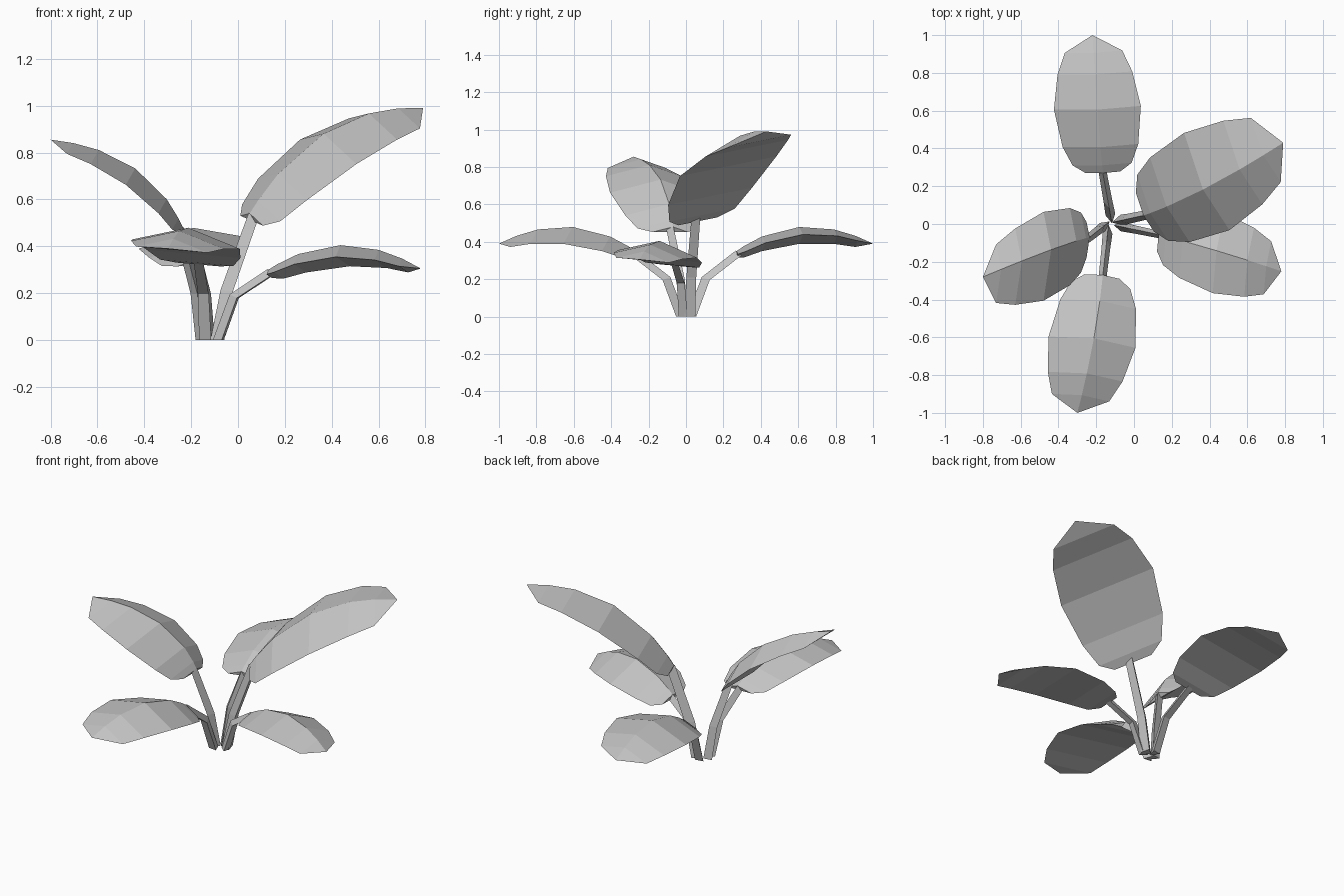
import bpy
import bmesh
from mathutils import Vector

old = bpy.data.objects.get("Cube")
if old:
    bpy.data.objects.remove(old, do_unlink=True)

# Single flat colour
grey = bpy.data.materials.new("plain_grey")
grey.use_nodes = True
color = (0.55, 0.55, 0.55, 1)
grey.diffuse_color = color
grey.node_tree.nodes["Principled BSDF"].inputs["Base Color"].default_value = color

# Blade outline: position along the midrib, share of the full half width
OUTLINE = [(0, 0.4), (0.06, 0.68), (0.2, 0.87), (0.48, 1),
           (0.73, 0.86), (0.88, 0.66)]


def finish(bm, name):
    bmesh.ops.recalc_face_normals(bm, faces=bm.faces)
    mesh = bpy.data.meshes.new(name)
    bm.to_mesh(mesh)
    bm.free()
    mesh.materials.append(grey)
    obj = bpy.data.objects.new(name, mesh)
    bpy.context.collection.objects.link(obj)


def midrib(base, middle, tip, t):
    """Parabola through the three midrib points."""
    return (base * (1 - t) * (1 - 2 * t) + middle * 4 * t * (1 - t)
            + tip * t * (2 * t - 1))


def make_blade(name, base, middle, tip, left, right):
    """Closed leaf: ridged along the top, flat across the underside."""
    bm = bmesh.new()
    rows = []
    for t, width in OUTLINE:
        p = midrib(base, middle, tip, t)
        rows.append([bm.verts.new(p + offset * width)
                     for offset in (right, Vector(), left)])
    point = bm.verts.new(tip)
    for i in range(3):
        j = (i + 1) % 3
        for a, b in zip(rows, rows[1:]):
            bm.faces.new((a[i], a[j], b[j], b[i]))
        bm.faces.new((rows[-1][i], rows[-1][j], point))
    bm.faces.new(rows[0])
    finish(bm, name)


def make_stem(name, start, base, radius, lift):
    """Bent three-sided stalk, flat outside and ridged on the inner side."""
    bm = bmesh.new()
    heading = Vector((base.x - start.x, base.y - start.y, 0)).normalized()
    side = Vector((-heading.y, heading.x, 0))
    depth = radius * 1.8
    bend = start.lerp(base, 0.33) + Vector((0, 0, lift))
    end_up = (base - bend).cross(side).normalized()
    if end_up.z < 0:
        end_up.negate()
    bend_up = (end_up - heading).normalized()
    rings = []
    for p, up, size in ((start, -heading, 1), (bend, bend_up, 0.9),
                        (base - end_up * depth * 0.7, end_up, 0.8)):
        rings.append([bm.verts.new(p + side * radius * size),
                      bm.verts.new(p - side * radius * size),
                      bm.verts.new(p + up * depth * size)])
    for a, b in zip(rings, rings[1:]):
        for i in range(3):
            j = (i + 1) % 3
            bm.faces.new((a[i], a[j], b[j], b[i]))
    bm.faces.new(rings[0])
    bm.faces.new(rings[-1])
    finish(bm, name)


def make_leaf(name, start, base, middle, tip, left, right, radius, lift):
    start, base, middle, tip, left, right = map(
        Vector, (start, base, middle, tip, left, right))
    make_blade(name + "_leaf", base, middle, tip, left, right)
    make_stem(name + "_stem", start, base, radius, lift)


# Low spreading leaves at the back, front and left
make_leaf("back", (-0.125, 0.05, 0), (-0.165, 0.27, 0.35),
          (-0.195, 0.62, 0.48), (-0.22, 1, 0.39),
          (-0.23, 0, -0.09), (0.23, 0.02, -0.04), 0.026, 0.08)
make_leaf("front", (-0.14, -0.05, 0), (-0.165, -0.27, 0.35),
          (-0.215, -0.62, 0.48), (-0.3, -1, 0.39),
          (0.22, -0.05, -0.09), (-0.24, 0.01, -0.05), 0.026, 0.08)
make_leaf("left", (-0.065, -0.015, 0), (0.13, -0.055, 0.3),
          (0.45, -0.145, 0.405), (0.78, -0.25, 0.305),
          (0.04, 0.2, -0.09), (-0.02, -0.225, -0.05), 0.024, 0.08)

# Tall leaves
make_leaf("tall_right", (-0.165, -0.015, 0), (-0.235, -0.07, 0.48),
          (-0.45, -0.14, 0.74), (-0.8, -0.28, 0.855),
          (-0.04, -0.27, -0.07), (-0.04, 0.2, -0.07), 0.026, 0.04)
make_leaf("tall_left", (-0.065, 0.02, 0), (0.05, 0.045, 0.54),
          (0.38, 0.19, 0.89), (0.79, 0.43, 0.99),
          (-0.1, 0.3, -0.025), (0.14, -0.215, -0.13), 0.03, 0.03)
